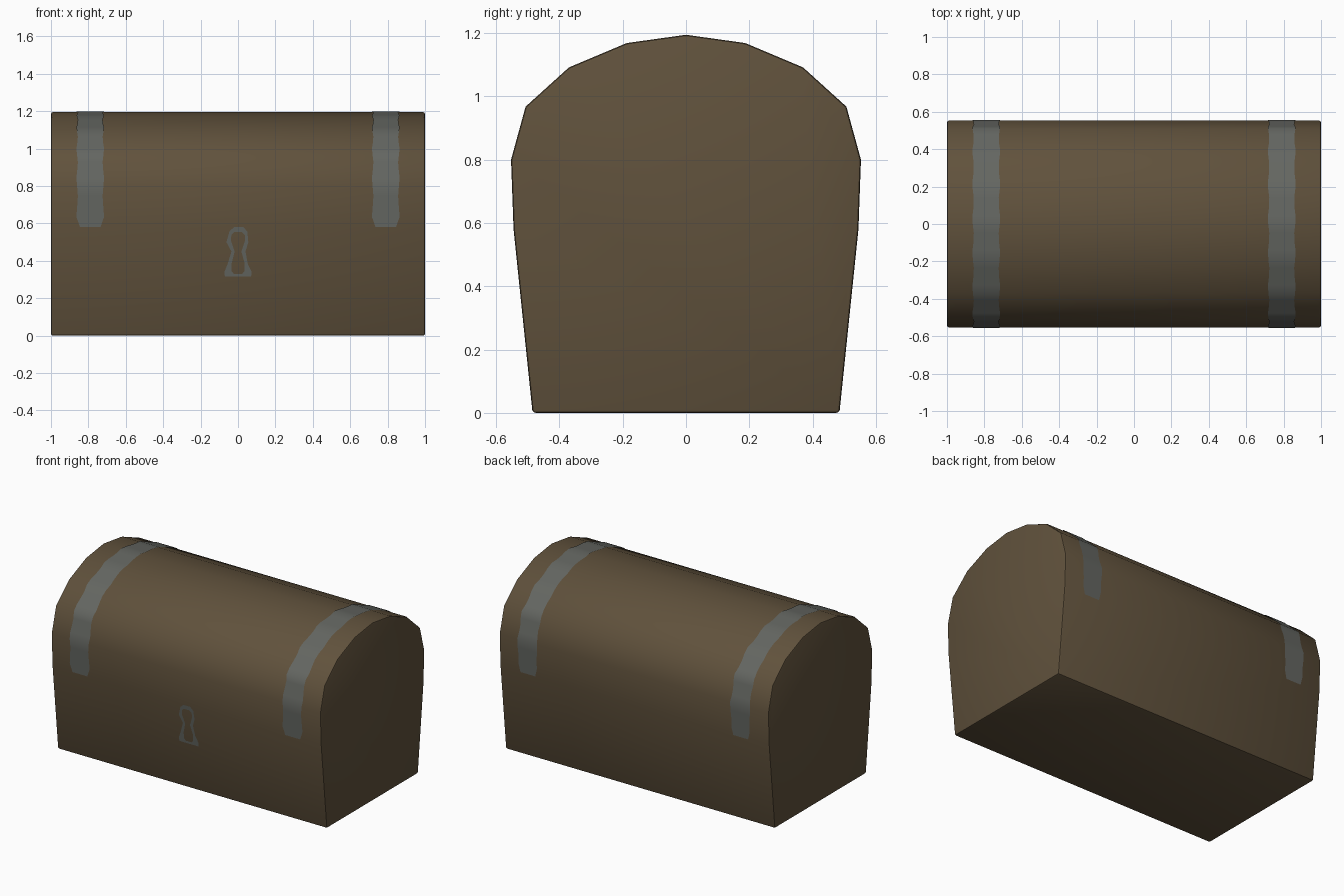
import bpy, bmesh, math

if "Cube" in bpy.data.objects:
    bpy.data.objects.remove(bpy.data.objects["Cube"])


def material(name, rgb):
    m = bpy.data.materials.new(name)
    m.diffuse_color = (*rgb, 1)
    m.use_nodes = True
    m.node_tree.nodes["Principled BSDF"].inputs["Base Color"].default_value = m.diffuse_color
    return m


WOOD = material("brown wood", (0.117, 0.083, 0.045))
IRON = material("grey iron", (0.127, 0.133, 0.120))


def finish(bm, name, mat):
    bmesh.ops.recalc_face_normals(bm, faces=bm.faces)
    me = bpy.data.meshes.new(name)
    bm.to_mesh(me)
    bm.free()
    ob = bpy.data.objects.new(name, me)
    me.materials.append(mat)
    bpy.context.collection.objects.link(ob)
    bpy.ops.object.select_all(action='DESELECT')
    ob.select_set(True)
    bpy.context.view_layer.objects.active = ob
    bpy.ops.object.shade_smooth_by_angle(angle=math.radians(35))
    return ob


# Half of the end profile (y, z), bottom to ridge, then mirrored
HALF = [(0.485, 0), (0.545, 0.58), (0.553, 0.8), (0.507, 0.968),
        (0.37, 1.092), (0.187, 1.169), (0, 1.195)]
PROFILE = [(-y, z) for y, z in HALF] + HALF[-2::-1]

# Chest body with domed lid, end and bottom rims slightly softened
bm = bmesh.new()
face = bm.faces.new([bm.verts.new((-1, y, z)) for y, z in PROFILE])
ext = bmesh.ops.extrude_face_region(bm, geom=[face])
for v in ext["geom"]:
    if isinstance(v, bmesh.types.BMVert):
        v.co.x = 1
bmesh.ops.recalc_face_normals(bm, faces=bm.faces)
rims = [e for e in bm.edges if e.calc_face_angle() > math.radians(50)]
bmesh.ops.bevel(bm, geom=rims, offset=0.01, segments=2, profile=0.5,
                affect='EDGES')
finish(bm, "chest_body", WOOD)

# Iron straps: thin bands following the lid, with a slightly hammered edge
path = []
upper = PROFILE[1:-1]
for (y0, z0), (y1, z1) in zip(upper, upper[1:]):
    path += [(y0 + (y1 - y0) * t / 4, z0 + (z1 - z0) * t / 4) for t in range(4)]
path.append(upper[-1])
for side, cx in (("left", -0.79), ("right", 0.79)):
    bm = bmesh.new()
    rows = []
    for i, (y, z) in enumerate(path):
        end = i in (0, len(path) - 1)
        hw = 0.055 if end else 0.07 + 0.004 * math.sin(i * 1.6)
        py, pz = y * 1.006, 0.55 + (z - 0.55) * 1.006
        rows.append([bm.verts.new((cx + s * hw, py, pz)) for s in (-1, 1)])
    for a, b in zip(rows, rows[1:]):
        bm.faces.new((a[0], a[1], b[1], b[0]))
    # bands must face outward
    ob = finish(bm, side + "_strap", IRON)
    if ob.data.polygons[len(ob.data.polygons) // 2].normal.z < 0:
        ob.data.flip_normals()

# Keyhole surround: ring between an outer and an inner outline (x, z)
OUTER = [(-0.07, 0.315), (-0.073, 0.34), (-0.055, 0.385), (-0.035, 0.45),
         (-0.062, 0.50), (-0.045, 0.56), (-0.02, 0.58), (0.03, 0.58),
         (0.05, 0.555), (0.055, 0.50), (0.04, 0.45), (0.052, 0.385),
         (0.073, 0.34), (0.07, 0.315)]
INNER = [(-0.022, 0.33), (-0.034, 0.345), (-0.034, 0.385), (-0.018, 0.45),
         (-0.038, 0.51), (-0.035, 0.54), (-0.02, 0.553), (0.02, 0.553),
         (0.036, 0.54), (0.038, 0.51), (0.018, 0.45), (0.036, 0.385),
         (0.034, 0.345), (0.022, 0.33)]


def on_front(x, z):
    return (x, -(0.485 + 0.06 * z / 0.58) - 0.003, z)


bm = bmesh.new()
o = [bm.verts.new(on_front(*p)) for p in OUTER]
n = [bm.verts.new(on_front(*p)) for p in INNER]
for i in range(len(o)):
    j = (i + 1) % len(o)
    bm.faces.new((o[i], o[j], n[j], n[i]))
ob = finish(bm, "keyhole_surround", IRON)
if ob.data.polygons[0].normal.y > 0:
    ob.data.flip_normals()
